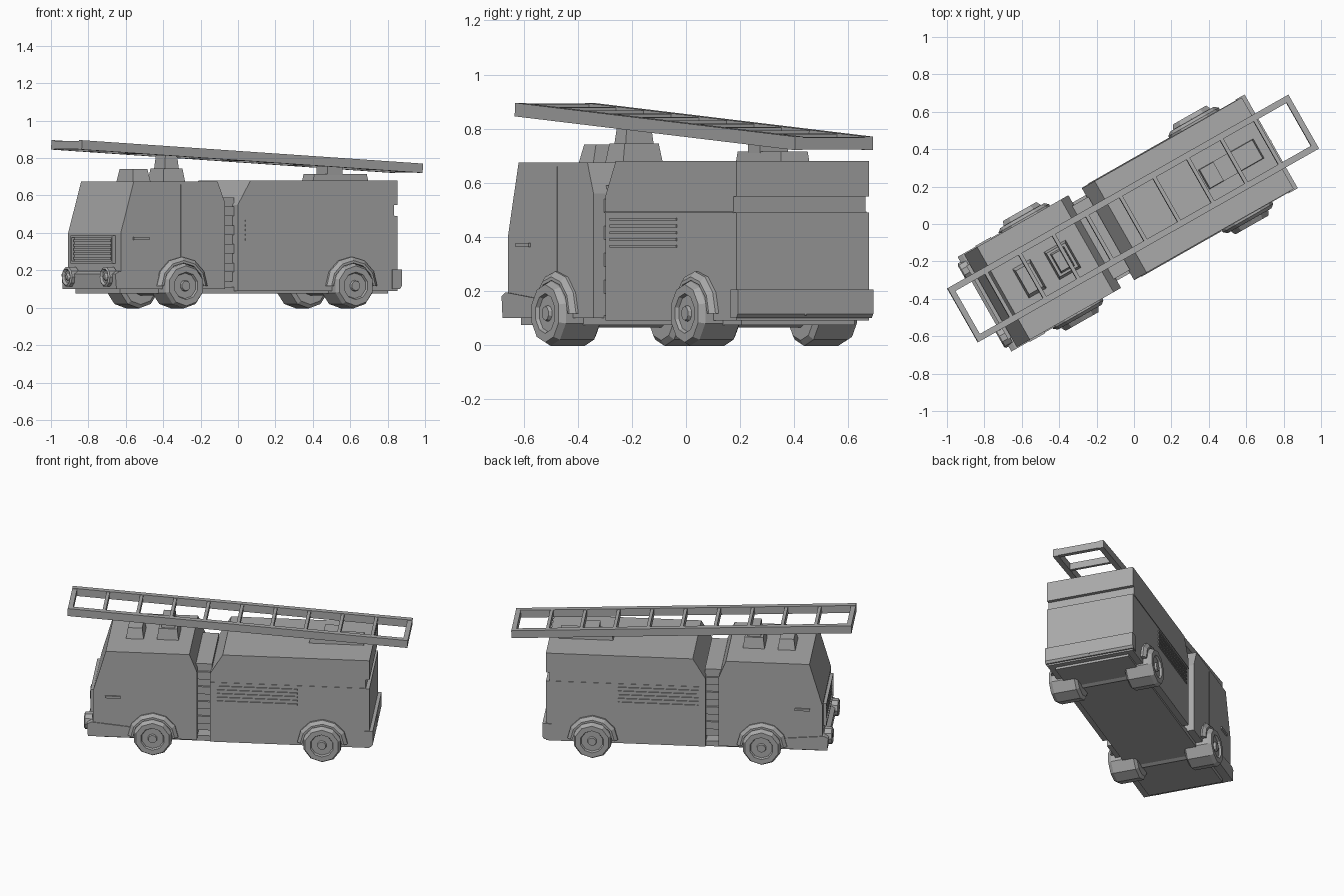
import bpy, bmesh, math
from mathutils import Matrix, Vector

if "Cube" in bpy.data.objects:
    bpy.data.objects.remove(bpy.data.objects["Cube"], do_unlink=True)

# Truck frame: local x runs to the rear, y across, z up; parked at an angle
PLACE = Matrix.Rotation(math.radians(29.6), 4, "Z") @ Matrix.Translation((0, 0.022, 0))

grey = bpy.data.materials.new("plain_grey")
grey.use_nodes = True
grey.diffuse_color = (0.4, 0.4, 0.4, 1)
grey.node_tree.nodes["Principled BSDF"].inputs["Base Color"].default_value = (0.4, 0.4, 0.4, 1)


def finish(name, bm, local=Matrix()):
    bmesh.ops.recalc_face_normals(bm, faces=bm.faces)
    mesh = bpy.data.meshes.new(name)
    bm.to_mesh(mesh)
    bm.free()
    mesh.materials.append(grey)
    ob = bpy.data.objects.new(name, mesh)
    bpy.context.scene.collection.objects.link(ob)
    ob.matrix_world = PLACE @ local
    return ob


def add_box(bm, x, y, z, taper=1.0):
    """Box from (min, max) ranges; taper shrinks the top."""
    size = [b - a for a, b in (x, y, z)]
    mid = [(a + b) / 2 for a, b in (x, y, z)]
    verts = bmesh.ops.create_cube(bm, size=1)["verts"]
    for v in verts:
        k = taper if v.co.z > 0 else 1
        v.co = Vector((v.co.x * size[0] * k + mid[0], v.co.y * size[1] * k + mid[1],
                       v.co.z * size[2] + mid[2]))


def box(name, x, y, z, taper=1.0):
    bm = bmesh.new()
    add_box(bm, x, y, z, taper)
    return finish(name, bm)


def prism(name, profile, half):
    """Side profile (x, z) extruded across the truck."""
    bm = bmesh.new()
    face = bm.faces.new([bm.verts.new((x, -half, z)) for x, z in profile])
    out = bmesh.ops.extrude_face_region(bm, geom=[face])["geom"]
    bmesh.ops.translate(bm, vec=(0, 2 * half, 0),
                        verts=[g for g in out if isinstance(g, bmesh.types.BMVert)])
    return finish(name, bm)


def lathe(name, profile, sides, local, sweep=2 * math.pi):
    """Revolve (radius, depth) points about local y."""
    bm = bmesh.new()
    full = sweep > 6
    rows = [[bm.verts.new((r * math.cos(a), d, r * math.sin(a))) for r, d in profile]
            for a in (sweep * i / sides for i in range(sides if full else sides + 1))]
    for i in range(sides):
        a, b = rows[i], rows[(i + 1) % len(rows)]
        for j in range(len(profile) - 1):
            bm.faces.new((a[j], a[j + 1], b[j + 1], b[j]))
    if full:
        for j in (0, -1):
            bm.faces.new([row[j] for row in rows])
    else:
        bm.faces.new(rows[0])
        bm.faces.new(rows[-1])
    return finish(name, bm, local)


# Cab and rear body
W = 0.281
prism("cab", [(-0.87, 0.1), (-0.87, 0.4), (-0.79, 0.675), (-0.275, 0.675),
              (-0.229, 0.56), (-0.229, 0.1)], W + 0.004)
prism("rear_body", [(-0.148, 0.09), (-0.148, 0.55), (-0.07, 0.68), (0.835, 0.68), (0.835, 0.55),
                    (0.812, 0.55), (0.812, 0.49), (0.835, 0.49), (0.835, 0.09)], W)
box("chassis", (-0.85, 0.8), (-0.24, 0.24), (0.075, 0.11))

# Folded joint between cab and body
bm = bmesh.new()
for i in range(9):
    y = 0.24 if i % 2 else 0.225
    add_box(bm, (-0.24, -0.14), (-y, y), (0.14 + 0.05 * i, 0.19 + 0.05 * i))
finish("folded_joint", bm)

# Bumpers
prism("front_bumper", [(-0.9, 0.1), (-0.907, 0.18), (-0.88, 0.195), (-0.62, 0.17), (-0.62, 0.1)], 0.291)
prism("rear_bumper", [(0.8, 0.1), (0.8, 0.205), (0.856, 0.205), (0.856, 0.115), (0.845, 0.1)], 0.288)
box("rear_bumper_seam", (0.85, 0.858), (-0.003, 0.003), (0.11, 0.2))

# Grille with slats
bm = bmesh.new()
for z in (0.243, 0.38):
    add_box(bm, (-0.89, -0.86), (-0.225, 0.225), (z - 0.006, z + 0.006))
for s in (-1, 1):
    add_box(bm, (-0.89, -0.86), (s * 0.22 - 0.006, s * 0.22 + 0.006), (0.24, 0.385))
for i in range(5):
    z = 0.265 + 0.023 * i
    add_box(bm, (-0.884, -0.86), (-0.2, 0.2), (z - 0.007, z + 0.007))
finish("grille", bm)

TURN_FRONT = Matrix.Rotation(math.pi / 2, 4, "Z")
for s, side in ((-1, "right"), (1, "left")):
    # Headlights
    lathe(side + "_headlight", [(0.055, -0.03), (0.055, 0.015), (0.045, 0.022), (0.034, 0.01),
                                (0.022, 0.01), (0.012, 0.02)], 10,
          Matrix.Translation((-0.907, s * 0.205, 0.165)) @ TURN_FRONT)
    face = lambda depth: sorted((s * (W - 0.01), s * (W + depth)))
    # Door seam, handle and body groove
    box(side + "_door_seam", (-0.502, -0.498), face(0.006), (0.26, 0.66))
    box(side + "_door_handle", (-0.795, -0.7), face(0.014), (0.362, 0.377))
    box(side + "_body_trim", (-0.148, 0.812), face(0.003), (0.489, 0.493))
    # Side louvres
    bm = bmesh.new()
    for i in range(5):
        z = 0.365 + 0.025 * i
        add_box(bm, (-0.105, 0.39), face(0.006), (z - 0.005, z + 0.005))
    finish(side + "_louvres", bm)
    # Wheels and arches
    for x, end in ((-0.498, "front"), (0.546, "rear")):
        at = Matrix.Translation((x, 0, 0.117)) @ Matrix.Diagonal((1, s, 1, 1))
        spin = at @ Matrix.Rotation(math.pi / 10, 4, "Y")
        lathe(f"{end}_{side}_wheel", [(0.1, 0.155), (0.12, 0.17), (0.12, 0.315), (0.107, 0.338),
                                      (0.074, 0.338), (0.068, 0.325), (0.03, 0.325),
                                      (0.026, 0.338)], 10, spin)
        lathe(f"{end}_{side}_arch", [(0.122, 0.24), (0.122, 0.312), (0.135, 0.312),
                                     (0.155, 0.295), (0.155, 0.24)], 6, at, math.pi)
for x, end in ((-0.498, "front"), (0.546, "rear")):
    lathe(end + "_axle", [(0.035, -0.16), (0.035, 0.16)], 8, Matrix.Translation((x, 0, 0.1)))

# Roof beacon and ladder supports
box("roof_beacon", (-0.685, -0.575), (-0.09, 0.09), (0.67, 0.742), 0.8)
box("front_support_base", (-0.495, -0.36), (-0.085, 0.085), (0.67, 0.745), 0.85)
box("front_support_post", (-0.47, -0.385), (-0.06, 0.06), (0.74, 0.815), 0.85)
box("rear_support_base", (0.44, 0.78), (-0.06, 0.06), (0.675, 0.715), 0.95)
box("rear_support_post", (0.53, 0.62), (-0.06, 0.06), (0.71, 0.755))

# Ladder, sloping down to the rear
HALF, STEPS = 1.05, 10
bm = bmesh.new()
for s in (-1, 1):
    add_box(bm, (-HALF, HALF), sorted((s * 0.132, s * 0.166)), (-0.025, 0.025))
for i in range(STEPS + 1):
    x = (HALF - 0.015) * (2 * i / STEPS - 1)
    t = 0.015 if i in (0, STEPS) else 0.01
    add_box(bm, (x - t, x + t), (-0.135, 0.135), (-0.022, 0.022))
finish("ladder", bm, Matrix.Translation((0.01, 0.006, 0.808)) @ Matrix.Rotation(0.0595, 4, "Y"))
